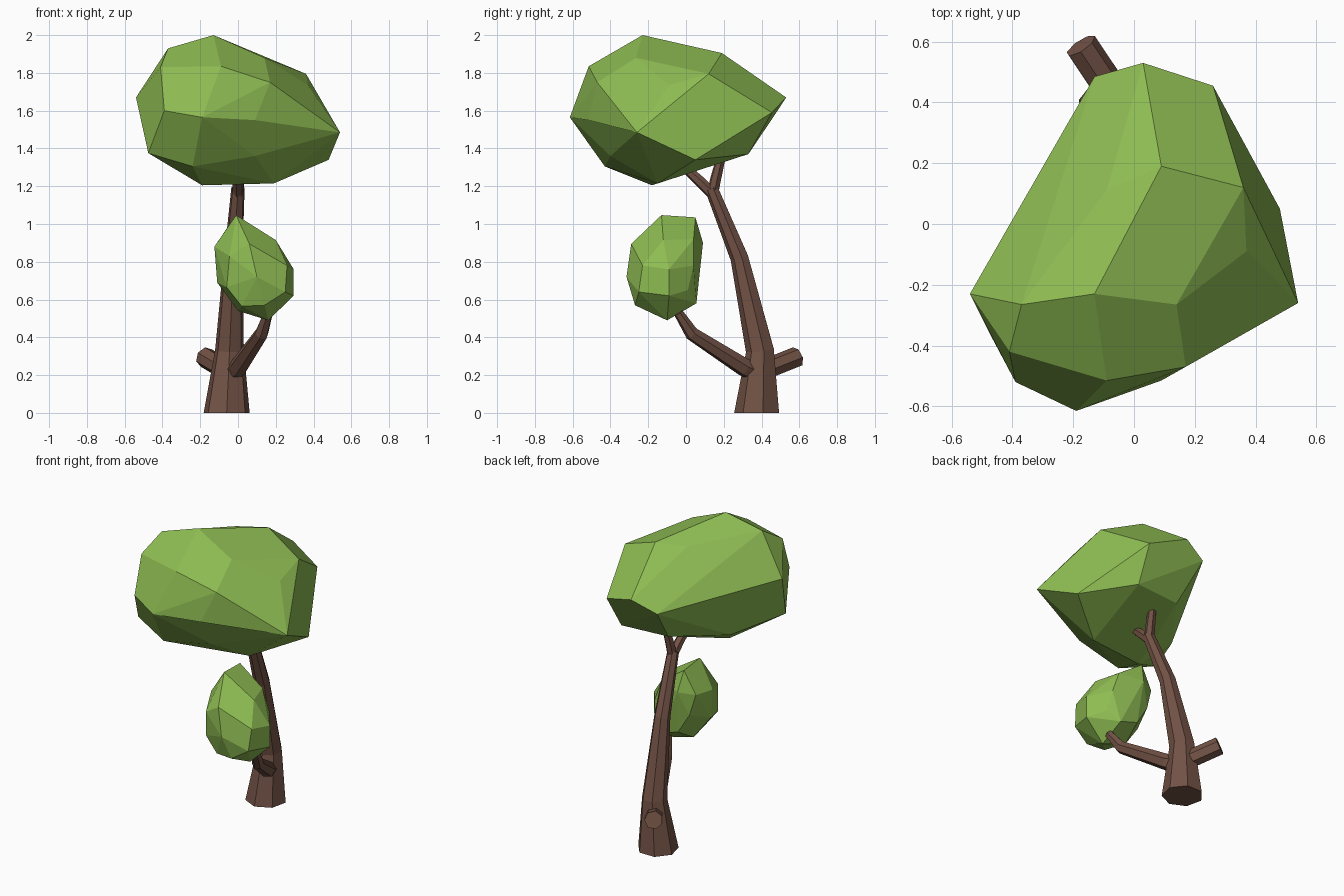
import bpy, bmesh, math
from mathutils import Vector


def material(name, color):
    m = bpy.data.materials.new(name)
    m.diffuse_color = (*color, 1)
    return m


BARK = material("bark", (0.17, 0.085, 0.06))
LEAF = material("leaf", (0.27, 0.50, 0.085))


def finish(name, bm, mat):
    bmesh.ops.recalc_face_normals(bm, faces=bm.faces)
    mesh = bpy.data.meshes.new(name)
    bm.to_mesh(mesh)
    bm.free()
    mesh.materials.append(mat)
    bpy.context.collection.objects.link(bpy.data.objects.new(name, mesh))


def limb(name, path, sides=7, flat_base=False):
    """Faceted tapering tube through (x, y, z, radius) stations."""
    bm = bmesh.new()
    pts = [Vector(p[:3]) for p in path]
    rings = []
    for i, p in enumerate(pts):
        t = (pts[min(i + 1, len(pts) - 1)] - pts[max(i - 1, 0)]).normalized()
        if flat_base and i == 0:
            t = Vector((0, 0, 1))
        u = (Vector((1, 0, 0)) - t * t.x).normalized()
        v = t.cross(u)
        ring = []
        for k in range(sides):
            a = 2 * math.pi * (k + 0.25) / sides
            ring.append(bm.verts.new(p + path[i][3] * (math.cos(a) * u + math.sin(a) * v)))
        rings.append(ring)
    for a, b in zip(rings, rings[1:]):
        for k in range(sides):
            n = (k + 1) % sides
            bm.faces.new((a[k], a[n], b[n], b[k]))
    bm.faces.new(rings[0][::-1])
    bm.faces.new(rings[-1])
    finish(name, bm, BARK)


def foliage(name, points):
    """Faceted leaf clump: hull of a few corners, near-flat triangles merged."""
    bm = bmesh.new()
    for p in points:
        bm.verts.new(p)
    res = bmesh.ops.convex_hull(bm, input=bm.verts)
    loose = [v for v in bm.verts if not v.link_faces]
    bmesh.ops.delete(bm, geom=loose, context='VERTS')
    bmesh.ops.dissolve_limit(bm, angle_limit=math.radians(9), verts=bm.verts, edges=bm.edges)
    finish(name, bm, LEAF)


# Leaning trunk with its top fork
limb("trunk", [(-0.06, 0.38, 0, 0.125), (-0.045, 0.395, 0.33, 0.078),
               (-0.025, 0.285, 0.82, 0.05), (0, 0.135, 1.19, 0.036)], flat_base=True)
limb("fork_front", [(0, 0.15, 1.15, 0.03), (0, 0.08, 1.22, 0.03), (-0.01, -0.03, 1.32, 0.024)], 6)
limb("fork_back", [(0, 0.14, 1.15, 0.03), (0.005, 0.155, 1.23, 0.03), (0.015, 0.19, 1.37, 0.024)], 6)

# Side branch and sawn stub
limb("side_branch", [(-0.045, 0.38, 0.21, 0.052), (0.0, 0.31, 0.24, 0.05),
                     (0.125, 0.03, 0.42, 0.038), (0.16, -0.04, 0.53, 0.026)], 6)
limb("stub_branch", [(-0.05, 0.40, 0.22, 0.056), (-0.175, 0.587, 0.295, 0.056)])

# Large crown
foliage("crown", [
    (-.13, -.23, 2.0), (-.37, -.265, 1.93), (.14, -.265, 1.88), (-.09, .11, 1.895), (.09, .19, 1.905),
    (-.41, -.42, 1.83), (-.09, -.515, 1.835), (.17, -.47, 1.75), (.36, .12, 1.795), (.37, -.09, 1.735),
    (-.54, -.23, 1.67), (-.39, -.52, 1.6), (-.19, -.615, 1.565), (.09, -.515, 1.55), (.54, -.26, 1.485),
    (-.4, -.02, 1.63), (-.13, .485, 1.6), (.03, .53, 1.67), (.26, .455, 1.59),
    (-.475, -.36, 1.375), (-.24, -.43, 1.305), (.09, -.4, 1.36), (.48, .05, 1.34),
    (-.31, -.02, 1.32), (.24, .33, 1.37), (-.08, .3, 1.37), (-.19, -.18, 1.205), (.19, -.15, 1.215)])

# Small clump on the side branch
foliage("small_clump", [
    (-.01, -.13, 1.047), (-.02, .05, 1.035), (-.125, -.1, .88), (-.045, -.27, .83), (.06, -.29, .895),
    (.2, -.12, .915), (.15, .04, .92), (0, .09, .9), (.295, -.09, .76), (.295, -.09, .62),
    (.26, -.23, .78), (.25, -.25, .64), (.1, -.315, .72), (.14, -.27, .57), (.02, -.25, .565),
    (-.06, -.25, .665), (-.11, -.1, .69), (.16, -.1, .49), (0, -.08, .54), (.22, .01, .65),
    (.2, .04, .78), (.15, .055, .58), (.02, .055, .62), (-.06, .05, .75), (-.1, .04, .89)])
